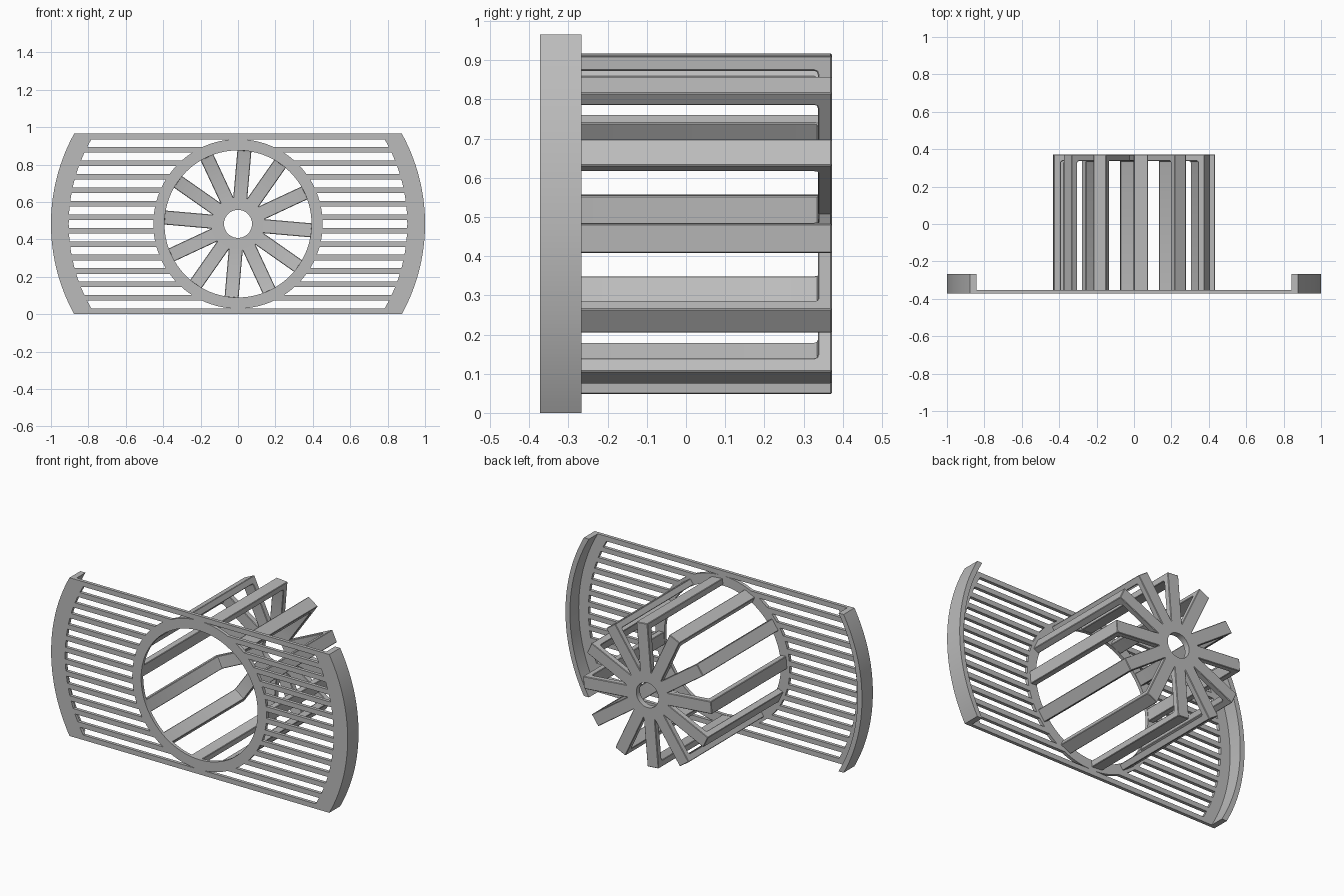
import bpy
import bmesh
from math import sin, cos, asin, sqrt, pi, radians
from mathutils import Matrix, Vector

cube = bpy.data.objects.get("Cube")
if cube:
    bpy.data.objects.remove(cube, do_unlink=True)

HALF = 0.4825                      # half height, also the centre height
FRONT, PLATE_BACK, RIM_BACK, BACK = -0.372, -0.352, -0.267, 0.372
BAR = 0.03                         # slat height
RING_IN, RING_OUT = 0.393, 0.45
RIM_IN, LIP_IN, RIM_OUT = 0.905, 0.97, 1.0
RIBS, RIB_WIDTH = 12, 0.075

grey = bpy.data.materials.new("plain grey")
grey.use_nodes = True
COLOUR = (0.5, 0.5, 0.5, 1)
grey.diffuse_color = COLOUR
grey.node_tree.nodes["Principled BSDF"].inputs["Base Color"].default_value = COLOUR


def finish(name, bm):
    """Turn a bmesh built around the axis into an object at centre height."""
    bmesh.ops.recalc_face_normals(bm, faces=bm.faces)
    mesh = bpy.data.meshes.new(name)
    bm.to_mesh(mesh)
    bm.free()
    mesh.materials.append(grey)
    obj = bpy.data.objects.new(name, mesh)
    obj.location.z = HALF
    bpy.context.collection.objects.link(obj)
    bpy.ops.object.select_all(action='DESELECT')
    obj.select_set(True)
    bpy.context.view_layer.objects.active = obj
    bpy.ops.object.shade_smooth_by_angle(angle=radians(30))
    return obj


def prism(bm, points, depth):
    """Extrude a flat outline by a vector; return its vertices."""
    face = bm.faces.new([bm.verts.new(p) for p in points])
    out = bmesh.ops.extrude_face_region(bm, geom=[face], use_keep_orig=True)
    top = [v for v in out["geom"] if isinstance(v, bmesh.types.BMVert)]
    bmesh.ops.translate(bm, verts=top, vec=depth)
    return list(face.verts) + top


def band(bm, outer, inner, y0, y1, closed):
    """Solid strip between two matching rows of (x, z) points."""
    sections = [[bm.verts.new((p[0], y, p[1])) for p, y in
                 ((o, y0), (o, y1), (i, y1), (i, y0))]
                for o, i in zip(outer, inner)]
    pairs = list(zip(sections, sections[1:]))
    if closed:
        pairs.append((sections[-1], sections[0]))
    else:
        bm.faces.new(sections[0])
        bm.faces.new(sections[-1])
    for a, b in pairs:
        for k in range(4):
            n = (k + 1) % 4
            bm.faces.new((a[k], a[n], b[n], b[k]))


def circle(r, count=96):
    return [(r * cos(2 * pi * k / count), r * sin(2 * pi * k / count))
            for k in range(count)]


def side_arc(r, side, count=40):
    """Arc cut off level at the top and bottom of the plate."""
    a = asin(HALF / r)
    angles = [a * (2 * k / count - 1) for k in range(count + 1)]
    return [(side * r * cos(t), r * sin(t)) for t in angles]


def chord(r, z):
    return sqrt(r * r - z * z)


# Curved side rims: flat border plus a thin lip standing behind it
for side, label in ((1, "left"), (-1, "right")):
    outer = side_arc(RIM_OUT, side)
    for part, r_in, y0, y1 in (("border", RIM_IN, FRONT, PLATE_BACK),
                               ("lip", LIP_IN, PLATE_BACK, RIM_BACK)):
        bm = bmesh.new()
        band(bm, outer, side_arc(r_in, side), y0, y1, False)
        finish(f"{label}_rim_{part}", bm)

# Horizontal slats between the centre ring and the side rims
thickness = Vector((0, PLATE_BACK - FRONT, 0))
pitch = (2 * HALF - BAR) / 13
bm = bmesh.new()
for k in range(1, 13):
    low = -HALF + k * pitch
    high = low + BAR
    for side in (1, -1):
        prism(bm, [(side * chord(r, z), FRONT, z) for r, z in
                   ((RING_OUT - 0.015, low), (RIM_IN + 0.01, low),
                    (RIM_IN + 0.01, high), (RING_OUT - 0.015, high))], thickness)
finish("grille_slats", bm)

# Full-width top and bottom rails
for side, label in ((1, "top"), (-1, "bottom")):
    bm = bmesh.new()
    rows = (HALF, HALF - BAR)
    ends = [chord(RIM_IN + 0.01, z) for z in rows]
    prism(bm, [(x, FRONT, side * z) for x, z in
               ((-ends[0], rows[0]), (ends[0], rows[0]),
                (ends[1], rows[1]), (-ends[1], rows[1]))], thickness)
    finish(f"{label}_rail", bm)

# Centre ring in the plate
bm = bmesh.new()
band(bm, circle(RING_OUT + 0.003), circle(RING_IN), FRONT, PLATE_BACK, True)
finish("centre_ring", bm)

# Cage of L-shaped ribs: a long arm from the ring, then a spoke to the hub
SPOKE_FRONT, RIB_OUT, FILLET = 0.337, 0.433, 0.01
profile = ((0.13, BACK), (RIB_OUT, BACK), (RIB_OUT, PLATE_BACK - 0.01),
           (RING_IN + 0.002, PLATE_BACK - 0.01),
           (RING_IN + 0.002, SPOKE_FRONT - FILLET),
           (RING_IN - 0.001, SPOKE_FRONT - 0.003),
           (RING_IN - FILLET, SPOKE_FRONT), (0.13, SPOKE_FRONT))
bm = bmesh.new()
for k in range(RIBS):
    verts = prism(bm, [(r, y, -RIB_WIDTH / 2) for r, y in profile],
                  Vector((0, 0, RIB_WIDTH)))
    turn = Matrix.Rotation(radians(5 + k * 360 / RIBS), 3, 'Y')
    bmesh.ops.rotate(bm, verts=verts, cent=(0, 0, 0), matrix=turn)
bmesh.ops.recalc_face_normals(bm, faces=bm.faces)
sharp = [e for e in bm.edges if e.calc_face_angle(0) > radians(60)]
bmesh.ops.bevel(bm, geom=sharp, offset=0.003, segments=1, affect='EDGES')
finish("cage_ribs", bm)

# Hub with a round hole where the spokes meet
bm = bmesh.new()
band(bm, circle(0.143), circle(0.075), SPOKE_FRONT, BACK, True)
finish("hub", bm)
